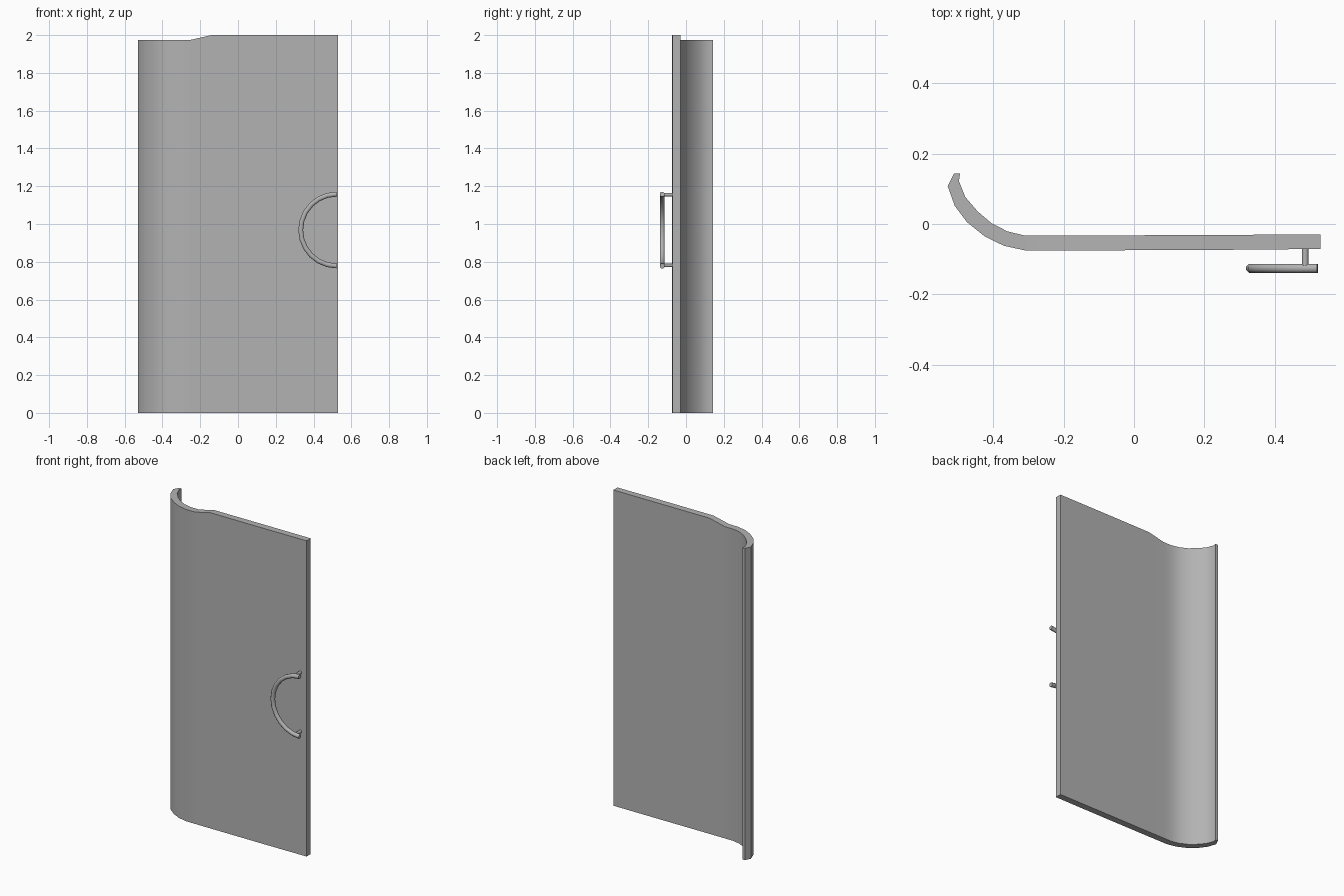
import bpy, bmesh, math
from mathutils import Vector

cube = bpy.data.objects.get("Cube")
if cube:
    bpy.data.objects.remove(cube, do_unlink=True)

grey = bpy.data.materials.new("grey")
grey.use_nodes = True
colour = (0.45, 0.45, 0.45, 1)
grey.diffuse_color = colour
grey.node_tree.nodes["Principled BSDF"].inputs["Base Color"].default_value = colour


def finish(name, bm, angle):
    bmesh.ops.recalc_face_normals(bm, faces=bm.faces)
    mesh = bpy.data.meshes.new(name)
    bm.to_mesh(mesh)
    bm.free()
    mesh.materials.append(grey)
    obj = bpy.data.objects.new(name, mesh)
    bpy.context.collection.objects.link(obj)
    bpy.ops.object.select_all(action="DESELECT")
    obj.select_set(True)
    bpy.context.view_layer.objects.active = obj
    bpy.ops.object.shade_smooth_by_angle(angle=math.radians(angle))


def tube(name, path, sides, radius, turn=0):
    """Sweep a round section along a path lying in an x-z plane or along y."""
    bm = bmesh.new()
    rings = []
    for i, p in enumerate(path):
        t = (path[min(i + 1, len(path) - 1)] - path[max(i - 1, 0)]).normalized()
        u = Vector((0, 1, 0)) if abs(t.y) < 0.5 else Vector((1, 0, 0))
        v = t.cross(u)
        angles = [2 * math.pi * k / sides + turn for k in range(sides)]
        rings.append([bm.verts.new(p + radius * (u * math.cos(a) + v * math.sin(a)))
                      for a in angles])
    for a, b in zip(rings, rings[1:]):
        for k in range(sides):
            j = (k + 1) % sides
            bm.faces.new((a[k], a[j], b[j], b[k]))
    bm.faces.new(rings[0])
    bm.faces.new(rings[-1])
    finish(name, bm, 50)


# Curved door panel: paired outer and inner edge points, extruded upwards
outer = [(.53, -.071), (.2, -.074), (-.14, -.075), (-.25, -.075), (-.31, -.075),
         (-.37, -.062), (-.425, -.035), (-.475, .005), (-.51, .052), (-.53, .108), (-.512, .143)]
inner = [(.53, -.03), (.2, -.031), (-.14, -.033), (-.25, -.033), (-.31, -.033),
         (-.36, -.021), (-.405, .002), (-.445, .036), (-.48, .077), (-.498, .122), (-.495, .143)]


def top_height(x):
    return 1.975 + 0.025 * min(1, max(0, (x + 0.25) / 0.11))


bm = bmesh.new()
rows = []
for (ox, oy), (ix, iy) in zip(outer, inner):
    rows.append([bm.verts.new(c) for c in (
        (ox, oy, 0), (ix, iy, 0), (ix, iy, top_height(ix)), (ox, oy, top_height(ox)))])
for a, b in zip(rows, rows[1:]):
    for k in range(4):
        j = (k + 1) % 4
        bm.faces.new((a[k], a[j], b[j], b[k]))
bm.faces.new(rows[0])
bm.faces.new(rows[-1])
finish("door_panel", bm, 30)

# Half-round handle with two mounting posts
centre, radius = Vector((0.522, -0.126, 0.968)), 0.19
arc = [centre + radius * Vector((-math.sin(a), 0, math.cos(a)))
       for a in (math.pi * k / 12 for k in range(13))]
tube("handle_bar", arc, 8, 0.0138, math.pi / 8)
for label, side in (("upper", 1), ("lower", -1)):
    x, z = 0.487, 0.968 + side * 0.187
    tube(label + "_handle_post", [Vector((x, -0.122, z)), Vector((x, -0.068, z))], 8, 0.0095)
